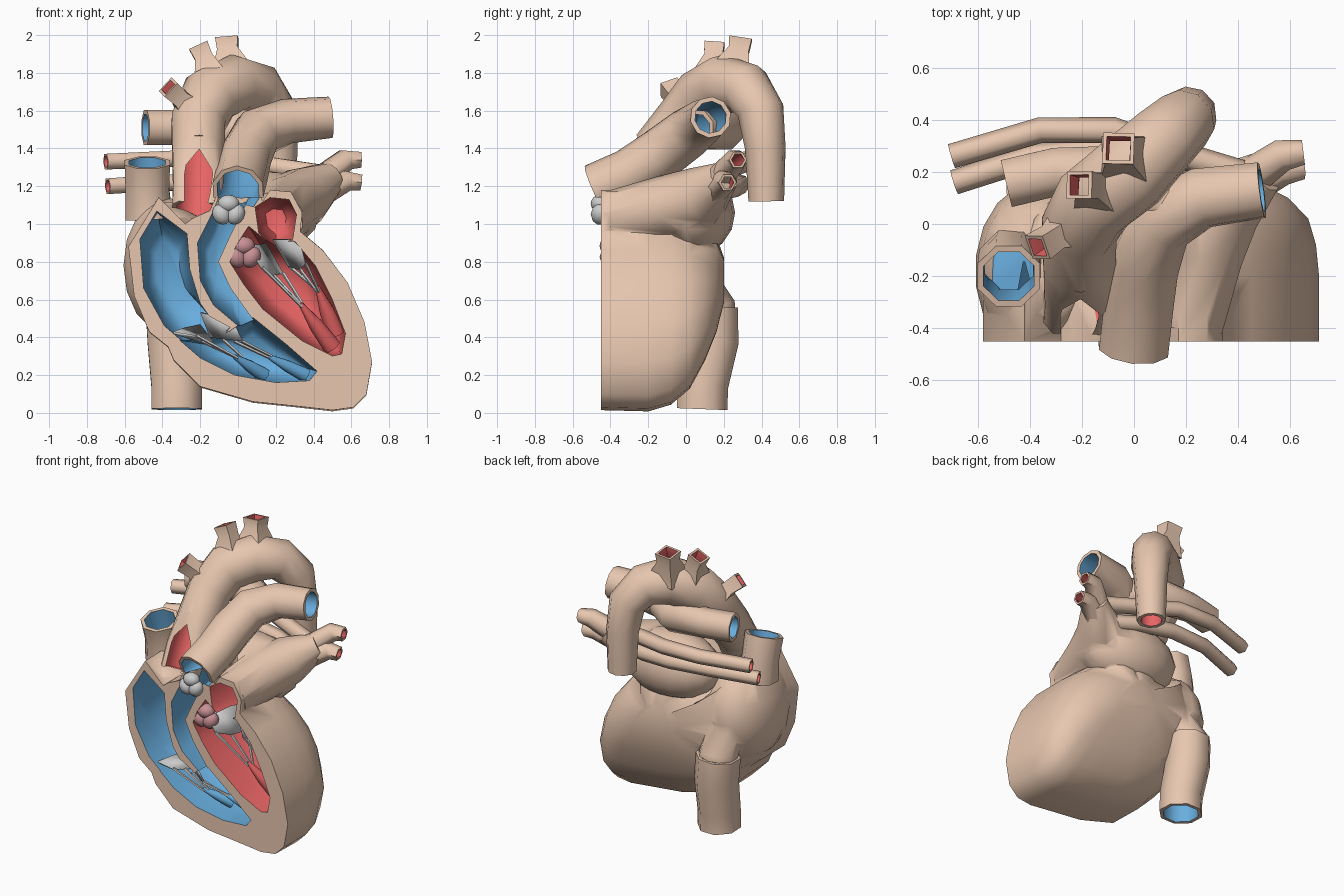
import bpy, bmesh, math
from mathutils import Vector, Matrix

if "Cube" in bpy.data.objects:
    bpy.data.objects.remove(bpy.data.objects["Cube"])

def material(name, rgb):
    m = bpy.data.materials.new(name)
    m.diffuse_color = (*rgb, 1)
    m.use_nodes = True
    m.node_tree.nodes["Principled BSDF"].inputs["Base Color"].default_value = m.diffuse_color
    return m

MATS = [material("tissue", (.80, .57, .43)), material("blue_lining", (.14, .42, .73)),
        material("red_lining", (.82, .13, .13)), material("pink_valve", (.58, .28, .30))]
TAN, BLUE, RED, PINK, GREY = 0, 1, 2, 3, None

def finish(name, bm, grey=False):
    bmesh.ops.recalc_face_normals(bm, faces=bm.faces)
    me = bpy.data.meshes.new(name)
    bm.to_mesh(me)
    bm.free()
    if not grey:
        for m in MATS:
            me.materials.append(m)
    ob = bpy.data.objects.new(name, me)
    bpy.context.collection.objects.link(ob)
    return ob

def skin(name, rings, mats, loop=False):
    """Quads between rings; mats holds one index per band."""
    bm = bmesh.new()
    vr = [[bm.verts.new(p) for p in r] for r in rings]
    n = len(vr[0])
    for k in range(len(vr) if loop else len(vr) - 1):
        a, b = vr[k], vr[(k + 1) % len(vr)]
        for i in range(n):
            f = bm.faces.new((a[i], a[(i + 1) % n], b[(i + 1) % n], b[i]))
            f.material_index = mats[k] or 0
    if not loop:
        for r in (vr[0], vr[-1]):
            bm.faces.new(r).material_index = mats[0] or 0
    return finish(name, bm, mats[0] is None)

def path_rings(path, n, shrink=0):
    """Rings along a path of (x, y, z, radius)."""
    P = [Vector(p[:3]) for p in path]
    u, out = None, []
    for i, p in enumerate(P):
        t = (P[min(i + 1, len(P) - 1)] - P[max(i - 1, 0)]).normalized()
        if u is None:
            u = t.cross(Vector((0, 1, 0)) if abs(t.y) < .8 else Vector((0, 0, 1)))
        u = (u - t * u.dot(t)).normalized()
        v, r = t.cross(u), path[i][3] - shrink
        out.append([p + (u * math.cos(a) + v * math.sin(a)) * r
                    for a in (2 * math.pi * (k + .5) / n for k in range(n))])
    return out

def rod(name, path, n, mat, shrink=0):
    return skin(name, path_rings(path, n, shrink), [mat] * len(path))

def vessel(name, path, n, lining, wall=.025):
    """Hollow tube with thick rims and a coloured lining."""
    o, i = path_rings(path, n), path_rings(path, n, wall)
    k = len(path) - 1
    return skin(name, o + i[::-1], [TAN] * (k + 1) + [lining] * k + [TAN], True)

def slab(name, outline, c, levels, mat):
    """(x, z) outline lofted through (y, x scale, z scale) levels about c."""
    rings = [[Vector((c[0] + (x - c[0]) * sx, y, c[1] + (z - c[1]) * sz)) for x, z in outline]
             for y, sx, sz in levels]
    return skin(name, rings, [mat] * len(levels))

def cavity(outline, c, depth, mat):
    lv = [(-.5 + (depth + .5) * f, s, s) for f, s in ((0, 1), (.4, .98), (.7, .9), (.9, .74), (1, .5))]
    return slab("cavity_cutter", outline, c, lv, mat)

def ball(name, c, r, mat, rot=None, seg=14):
    bm = bmesh.new()
    m = Matrix.Translation(c) @ (rot or Matrix()) @ Matrix.Diagonal((*r, 1))
    bmesh.ops.create_uvsphere(bm, u_segments=seg, v_segments=8, radius=1, matrix=m)
    for f in bm.faces:
        f.material_index = mat or 0
    return finish(name, bm, mat is None)

def box(c, size, ang=0):
    bm = bmesh.new()
    bmesh.ops.create_cube(bm, size=1, matrix=Matrix.Translation(c) @ Matrix.Rotation(ang, 4, 'X')
                          @ Matrix.Diagonal((*size, 1)))
    return finish("box_cutter", bm)

def boolean(ob, other, op='DIFFERENCE'):
    md = ob.modifiers.new("bool", 'BOOLEAN')
    md.operation, md.solver, md.object = op, 'EXACT', other
    bpy.context.view_layer.objects.active = ob
    bpy.ops.object.modifier_apply(modifier=md.name)
    bpy.data.objects.remove(other)

# vessel paths
AORTA = [(-.22, -.34, 1.08, .135), (-.21, -.28, 1.22, .14), (-.21, -.15, 1.38, .145), (-.21, -.02, 1.54, .15),
         (-.15, .09, 1.675, .16), (-.01, .2, 1.74, .16), (.11, .32, 1.715, .14), (.19, .395, 1.6, .125),
         (.21, .42, 1.4, .108), (.21, .425, 1.12, .095)]
TRUNK = [(0, -.48, 1.18, .14), (.02, -.3, 1.26, .14), (.04, -.15, 1.36, .14), (.1, .01, 1.48, .135),
         (.26, .1, 1.545, .12), (.49, .13, 1.565, .11)]
SVC = [(-.48, -.2, 1.325, .13), (-.48, -.16, 1.18, .125), (-.47, -.15, 1.03, .135)]
IVC = [(-.325, .085, .02, .145), (-.325, .09, .15, .145), (-.34, .14, .38, .15), (-.35, .135, .55, .15),
       (-.34, .02, .72, .15)]

# outer heart wall
body = slab("heart_wall",
            [(-.42, 1.14), (-.28, 1.0), (-.24, 1.03), (-.15, 1.07), (-.09, 1.2), (.02, 1.24), (.1, 1.2),
             (.13, 1.12), (.17, 1.18), (.28, 1.17), (.34, 1.06), (.33, .96), (.45, .86), (.58, .69),
             (.67, .48), (.71, .27), (.68, .1), (.61, .03), (.5, .015), (.32, .035), (.08, .06), (-.2, .14),
             (-.34, .28), (-.37, .35), (-.47, .43), (-.55, .62), (-.58, .88)], (.12, .72),
            [(-.47, 1, 1), (-.2, 1, 1.01), (-.08, .98, .96), (.02, .93, .84), (.1, .8, .63), (.16, .6, .42),
             (.2, .3, .2)], TAN)
boolean(body, ball("right_atrium", (-.37, -.18, .78), (.24, .34, .36), TAN, seg=18), 'UNION')
boolean(body, ball("left_atrium", (.08, .03, 1.06), (.36, .23, .23), TAN, seg=18), 'UNION')
boolean(body, rod("atrium_arm", [(.2, -.38, 1.03, .15), (.26, -.1, 1.09, .17), (.35, .09, 1.15, .16),
                                 (.5, .2, 1.25, .085)], 10, TAN), 'UNION')
boolean(body, rod("vena_cava_root", IVC[2:] + [(-.3, -.15, .8, .16)], 10, TAN, .02), 'UNION')
boolean(body, box((0, -.95, 1), (3, 1, 3)))

# chambers: right atrium, outflow, right ventricle, left ventricle, left atrium
boolean(body, cavity([(-.43, 1.07), (-.27, .95), (-.255, .76), (-.2, .58), (-.15, .51), (-.04, .45), (-.12, .36),
                      (-.28, .365), (-.39, .46), (-.5, .66), (-.52, .92)], (-.36, .75), 0, BLUE))
boolean(body, cavity([(-.06, 1.26), (-.13, 1.07), (-.215, .9), (-.2, .7), (-.13, .57), (0, .46), (.03, .42),
                      (.13, .42), (.06, .52), (-.04, .66), (-.105, .8), (-.05, .92), (.03, 1.08),
                      (.1, 1.24)], (-.1, .8), -.15, BLUE))
boolean(body, cavity([(.01, .47), (-.05, .43), (-.31, .385), (-.2, .29), (-.02, .2), (.2, .16), (.38, .17),
                      (.42, .22), (.26, .36), (.08, .505)], (.08, .32), -.04, BLUE))
boolean(body, cavity([(-.045, .8), (.03, .68), (.13, .55), (.34, .38), (.5, .3), (.55, .31), (.57, .42), (.5, .6),
                      (.41, .78), (.3, .91), (.14, .92), (.055, .99), (-.01, .89)], (.3, .6), 0, RED))
boolean(body, cavity([(.11, .95), (.09, 1.09), (.17, 1.14), (.27, 1.13), (.31, 1.05), (.29, .92), (.2, .87)],
                     (.2, 1.02), .05, RED))
for path, n, mat in ((AORTA[:3], 10, RED), (TRUNK[:3], 10, BLUE), (SVC, 8, BLUE), (IVC[:4], 8, BLUE)):
    boolean(body, rod("lumen_cutter", path, n, mat, .013))

# great vessels, the aorta sliced open in front
aorta = vessel("aorta", AORTA, 10, RED)
boolean(aorta, box((-.2, -.655, 1.325), (.6, .6, .6), math.radians(-25.5)))
trunk = vessel("pulmonary_trunk", TRUNK, 10, BLUE)
boolean(trunk, box((0, -.6, .84), (.6, .6, .6)))
vessel("right_pulmonary_artery", [(-.49, .155, 1.51, .1), (-.3, .2, 1.51, .1), (-.05, .2, 1.5, .115),
                                  (.15, .06, 1.5, .11)], 8, BLUE)
vessel("superior_vena_cava", SVC, 8, BLUE)
vessel("inferior_vena_cava", IVC[:4], 8, BLUE)

# arch branches
for k, (a, m, b, r) in enumerate((((-.22, .0, 1.58), (-.31, -.05, 1.67), (-.37, -.09, 1.725), .07),
                                  ((-.14, .12, 1.76), (-.18, .145, 1.88), (-.21, .15, 1.945), .075),
                                  ((-.03, .24, 1.8), (-.055, .28, 1.92), (-.06, .29, 1.985), .085))):
    vessel(f"arch_branch_{k + 1}", [(*a, r * 1.7), (*m, r * .9), (*b, r)], 4, RED, .02)

# pulmonary veins, the long pair crossing behind the heart
for k, p in enumerate(([(-.7, .26, 1.33), (-.36, .36, 1.345), (-.08, .36, 1.34), (.16, .27, 1.31), (.42, .19, 1.27)],
                       [(-.69, .16, 1.2), (-.38, .26, 1.22), (-.08, .29, 1.21), (.16, .25, 1.19), (.38, .15, 1.17)],
                       [(.65, .275, 1.34), (.57, .265, 1.34), (.42, .16, 1.22)],
                       [(.65, .22, 1.22), (.57, .21, 1.23), (.4, .12, 1.14)])):
    vessel(f"pulmonary_vein_{k + 1}", [(*q, .048 * (1 + (.3 if k > 1 else .03) * i)) for i, q in enumerate(p)],
           6, RED, .014)

# three-cusp valves
def cusps(name, c, r, mat):
    for k in range(3):
        a = math.radians(90 + 120 * k)
        ball(f"{name}_cusp_{k + 1}", (c[0] + r * .48 * math.cos(a), c[1], c[2] + r * .42 * math.sin(a)),
             (r * .66, r * .55, r * .52), mat, Matrix.Rotation(-a + math.pi / 2, 4, 'Y'), 10)

cusps("pulmonary_valve", (-.05, -.455, 1.07), .09, GREY)
cusps("aortic_valve", (.03, -.405, .845), .095, PINK)

# leaflets: thin sheets between an upper and a lower edge
def leaflet(name, top, low):
    bm = bmesh.new()
    a, b = [[bm.verts.new(p) for p in row] for row in (top, low)]
    for i in range(len(a) - 1):
        bm.faces.new((a[i], a[i + 1], b[i + 1], b[i]))
    finish(name, bm, True).modifiers.new("thick", 'SOLIDIFY').thickness = .012

leaflet("mitral_front", [(.05, -.44, .9), (.1, -.33, .89), (.15, -.22, .9)],
        [(.13, -.44, .77), (.19, -.34, .73), (.24, -.24, .74)])
leaflet("mitral_back", [(.19, -.22, .92), (.27, -.3, .92), (.33, -.44, .9)],
        [(.27, -.25, .78), (.33, -.33, .76), (.36, -.44, .79)])
leaflet("tricuspid_front", [(-.2, -.3, .53), (-.12, -.38, .51), (-.02, -.44, .46)],
        [(-.15, -.3, .4), (-.08, -.37, .39), (.02, -.43, .38)])
leaflet("tricuspid_back", [(-.34, -.42, .43), (-.29, -.32, .45), (-.2, -.25, .47)],
        [(-.22, -.42, .41), (-.19, -.33, .38), (-.13, -.27, .38)])

# tendon cords
CORDS = [((.13, -.44, .77), (.34, -.37, .56)), ((.19, -.34, .73), (.35, -.35, .56)), ((.24, -.24, .74), (.36, -.34, .55)),
         ((.27, -.25, .78), (.42, -.32, .65)), ((.33, -.33, .76), (.42, -.34, .64)), ((.36, -.44, .79), (.43, -.36, .64)),
         ((-.22, -.42, .41), (0, -.38, .29)), ((-.19, -.33, .38), (0, -.36, .29)), ((-.08, -.37, .39), (.02, -.36, .3)),
         ((-.02, -.4, .38), (.17, -.36, .29)), ((.02, -.43, .38), (.18, -.36, .3))]
for k, (a, b) in enumerate(CORDS):
    rod(f"tendon_cord_{k + 1}", [(*a, .01), (*b, .008)], 5, GREY)

# papillary muscles
for k, (a, b, r, mat) in enumerate((((.33, -.36, .58), (.5, -.26, .35), .05, RED), ((.42, -.33, .67), (.52, -.24, .42), .05, RED),
                                    ((-.02, -.37, .3), (.14, -.26, .2), .04, BLUE), ((.16, -.36, .3), (.36, -.28, .2), .04, BLUE))):
    mid = [(p + q) / 2 for p, q in zip(a, b)]
    rod(f"papillary_muscle_{k + 1}", [(*a, .012), (*mid, r * .8), (*b, r)], 7, mat)

# smooth shading with sharp rims
bpy.ops.object.select_all(action='SELECT')
bpy.context.view_layer.objects.active = body
bpy.ops.object.shade_smooth_by_angle(angle=math.radians(61))
